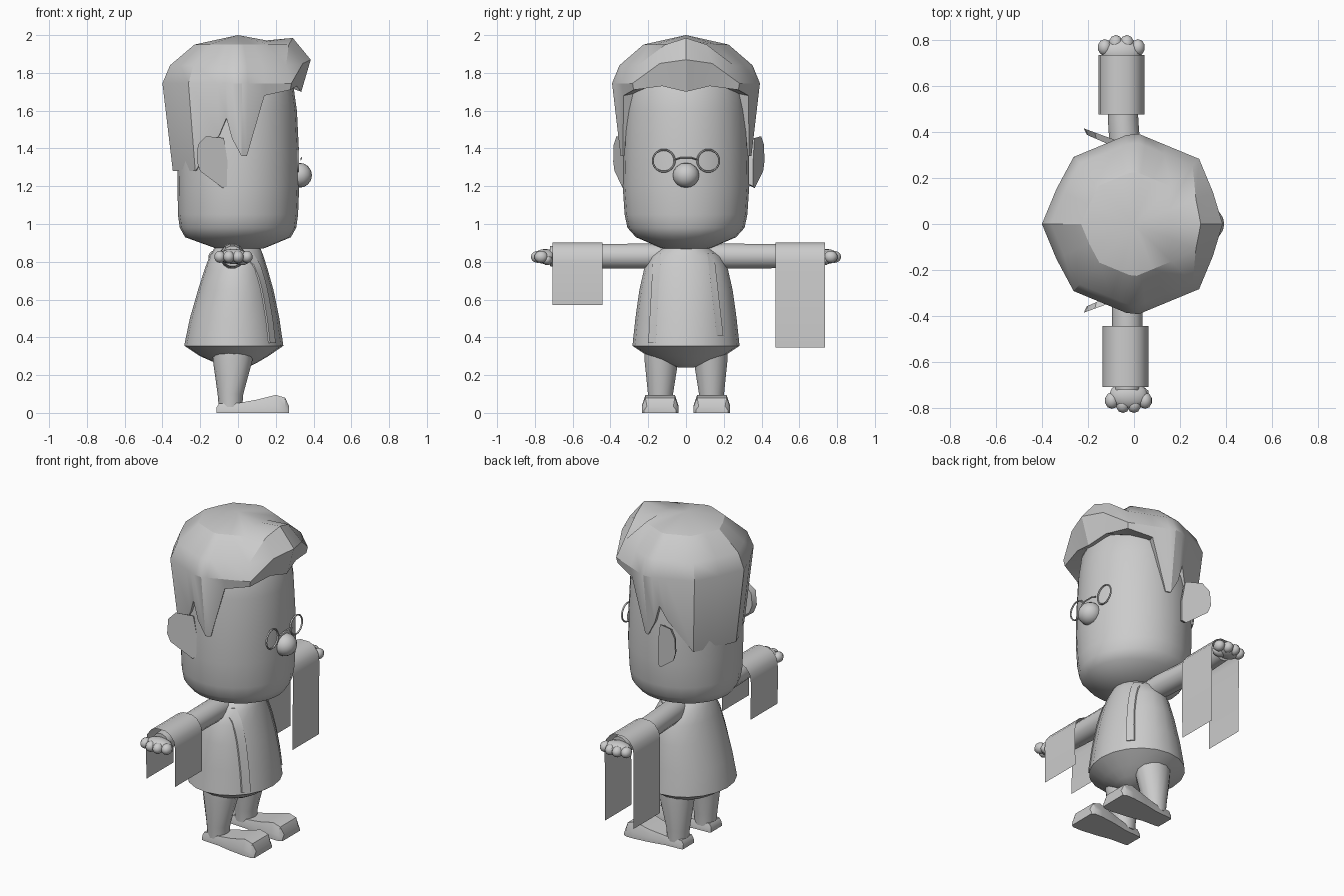
import bpy, bmesh, math
from mathutils import Vector

if "Cube" in bpy.data.objects:
    bpy.data.objects.remove(bpy.data.objects["Cube"])

grey = bpy.data.materials.new("plain_grey")
grey.diffuse_color = (0.6, 0.6, 0.6, 1)
grey.use_nodes = True
grey.node_tree.nodes["Principled BSDF"].inputs["Base Color"].default_value = grey.diffuse_color


def make(name, verts, faces, angle=35):
    me = bpy.data.meshes.new(name)
    me.from_pydata([tuple(v) for v in verts], [], faces)
    bm = bmesh.new()
    bm.from_mesh(me)
    bmesh.ops.recalc_face_normals(bm, faces=bm.faces)
    bm.to_mesh(me)
    bm.free()
    return finish(bpy.data.objects.new(name, me), angle, True)


def finish(ob, angle=35, link=False):
    if link:
        bpy.context.collection.objects.link(ob)
    ob.data.materials.append(grey)
    bpy.ops.object.select_all(action='DESELECT')
    ob.select_set(True)
    bpy.context.view_layer.objects.active = ob
    if angle:
        bpy.ops.object.shade_smooth_by_angle(angle=math.radians(angle))
    return ob


def loft(name, rings, angle=35, caps=True, closed=True):
    """Skin a list of equally long point rings."""
    n = len(rings[0])
    verts = [p for r in rings for p in r]
    faces = []
    for k in range(len(rings) - 1):
        for i in range(n if closed else n - 1):
            j = (i + 1) % n
            faces.append((k*n + i, k*n + j, k*n + n + j, k*n + n + i))
    if caps:
        faces += [tuple(range(n)), tuple(range(len(verts) - n, len(verts)))]
    return make(name, verts, faces, angle)


def ellipse(z, cx, rx, cy, ry, n):
    return [(cx + rx*math.cos(2*math.pi*i/n), cy + ry*math.sin(2*math.pi*i/n), z)
            for i in range(n)]


def ball(name, loc, scale, seg=12):
    bpy.ops.mesh.primitive_uv_sphere_add(segments=seg, ring_count=8, location=loc)
    ob = bpy.context.object
    ob.name = name
    ob.scale = scale
    return finish(ob, 60)


# head: rounded barrel
head = [(0.86, .01, .05, .03), (.872, .01, .13, .13), (.93, 0, .28, .265), (.98, 0, .308, .31),
        (1.05, 0, .318, .325), (1.2, .002, .322, .335), (1.4, 0, .322, .332),
        (1.6, 0, .312, .322), (1.72, 0, .295, .305), (1.84, 0, .24, .25)]
loft("head", [ellipse(z, cx, rx, 0, ry, 24) for z, cx, rx, ry in head], 50)

# hair: faceted cap with a hanging lower edge, sideburns and a front quiff
half = [(0, 1.70), (22, 1.73), (45, 1.71), (67, 1.68), (82, 1.36), (87, 1.36), (95, 1.45),
        (100, 1.56), (107, 1.47), (132, 1.28), (156, 1.28), (180, 1.28)]
columns = half + [(360 - a, z) for a, z in reversed(half[1:-1])]


def octagon(a):
    return math.cos(math.radians(22.5)) / math.cos(math.radians(a % 45 - 22.5))


hair_cols = []
for a, zb in columns:
    f = min(a, 360 - a)
    o = octagon(a)
    if f == 0:
        prof = [(.15, 1.972), (.29, 1.985), (.385, 1.87), (.335, zb), (.28, zb + .02)]
    elif f == 22:
        prof = [(.16, 1.965), (.29, 1.95), (.37, 1.85), (.335, zb), (.28, zb + .02)]
    else:
        low = .395 - .05*(1.74 - zb)/.46
        prof = [(.23*o, 1.95), (.36*o, 1.84), (.4*o, 1.745), (low*o, zb), (.3, zb + .01)]
    c, s = math.cos(math.radians(a)), math.sin(math.radians(a))
    hair_cols.append([(r*c, r*s, z) for r, z in prof])
rings = [[(0, 0, 2.0)] * len(columns)] + [[col[k] for col in hair_cols] for k in range(5)]
hair = loft("hair", rings, 28, caps=False)
bm = bmesh.new()
bm.from_mesh(hair.data)
bmesh.ops.remove_doubles(bm, verts=bm.verts, dist=1e-5)
bmesh.ops.recalc_face_normals(bm, faces=bm.faces)
bm.to_mesh(hair.data)
bm.free()

# ears: tilted plates flaring outwards at the back
ear = [(-.17, 1.465), (-.075, 1.455), (-.055, 1.33), (-.055, 1.2), (-.08, 1.19),
       (-.2, 1.28), (-.218, 1.33), (-.212, 1.42)]
for s, shift in ((1, .02), (-1, -.01)):
    mid = (-.13, 1.33)
    outer = [(x, s*(.335 + shift + .37*(-.055 - x)), z) for x, z in ear]
    rim = [(mid[0] + (x - mid[0])*.85, s*(.335 + shift + .37*(-.055 - x)) - s*.028,
            mid[1] + (z - mid[1])*.9) for x, z in ear]
    loft("ear", [rim, outer], 30)

# nose and round spectacles
ball("nose", (.325, 0, 1.258), (.067, .07, .066), 16)
for s in (-1, 1):
    bpy.ops.mesh.primitive_torus_add(location=(.318, s*.118, 1.335), rotation=(0, math.pi/2, 0),
                                     major_radius=.058, minor_radius=.005,
                                     major_segments=24, minor_segments=6)
    bpy.context.object.name = "spectacle_rim"
    finish(bpy.context.object, 60)
bridge = [(.33, -.062, 1.34), (.335, -.03, 1.35), (.335, .03, 1.35), (.33, .062, 1.34)]
loft("spectacle_bridge", [[(x, y, z + .004), (x + .006, y, z), (x, y, z - .004)]
                          for x, y, z in bridge])

# coat body with rounded underside: z, centre x, half x, half y
body = [(.24, 0, .05, .04), (.265, -.01, .11, .12), (.30, -.02, .18, .2), (.355, -.022, .262, .284),
        (.37, -.022, .26, .282), (.5, -.018, .237, .268), (.65, -.012, .2, .247),
        (.76, -.01, .167, .222), (.83, -.008, .143, .185), (.875, -.003, .12, .12), (.9, 0, .09, .08)]
loft("coat", [ellipse(z, cx, rx, 0, ry, 20) for z, cx, rx, ry in body], 40)


def coat_x(y, z):
    """Front surface of the coat at a given y and z."""
    for a, b in zip(body, body[1:]):
        if a[0] <= z <= b[0]:
            t = (z - a[0]) / (b[0] - a[0])
            _, cx, rx, ry = [p + t*(q - p) for p, q in zip(a, b)]
            return cx + rx*math.sqrt(max(0, 1 - (y/ry)**2))


# thin lapel edges running down the coat front
for y0, y1, w, zlow in ((-.18, -.15, .04, .37), (.18, .125, .035, .41)):
    strip = []
    for i in range(9):
        t = i/8
        z, y = zlow + t*(.845 - zlow), y0 + t*(y1 - y0)*.9
        e = [(coat_x(v, z), v, z) for v in (y - w/2, y + w/2)]
        strip.append([e[0], (e[0][0] + .008, e[0][1], z), (e[1][0] + .008, e[1][1], z), e[1]])
    loft("lapel", strip, 30)

# legs and wedge shoes: shoe stations are x, top z, inner and outer half widths
shoe = [(-.113, .03, .055, .05), (-.1, .05, .06, .05), (0, .052, .065, .055),
        (.1, .07, .085, .07), (.2, .095, .097, .078), (.25, .08, .097, .078), (.27, .035, .085, .07)]
for s in (-1, 1):
    loft("leg", [ellipse(z, cx, rx, s*cy, ry, 14) for z, cx, rx, cy, ry in
                 ((.03, -.04, .062, .135, .064), (.1, -.04, .068, .135, .068),
                  (.28, -.028, .105, .13, .092), (.36, -.028, .11, .125, .095))], 50)
    loft("shoe", [[(x, s*.137 - w, 0), (x, s*.137 + w, 0), (x, s*.137 + w, zt*.4),
                   (x, s*.137 + wt, zt), (x, s*.137 - wt, zt), (x, s*.137 - w, zt*.4)]
                  for x, zt, w, wt in shoe], 35)

# arms, hands and the cloth draped over each forearm
for s, cx, y0, y1, zlow in ((1, -.055, .475, .735, .345), (-1, -.037, .442, .708, .57)):
    ax = cx + .008
    arm = [(.1, -.02, .06), (.2, -.03, .068), (.45, ax, .066), (.72, ax, .055)]
    loft("sleeve", [[(x + r*math.cos(i*math.pi/7), s*y, .83 + r*math.sin(i*math.pi/7))
                     for i in range(14)] for y, x, r in arm], 50)
    hx = cx if s > 0 else cx + .013
    ball("palm", (hx, s*.745, .828), (.085, .06, .04))
    for k in range(4):
        ball("finger", (hx - .072 + .048*k, s*(.785 if k in (1, 2) else .767), .826),
             (.031, .036, .032), 10)
    ball("thumb", (hx + .045, s*.735, .812), (.045, .03, .03), 10)
    path = [(-.098, zlow), (-.1, .8), (-.092, .85), (-.065, .885), (-.03, .902), (.03, .902),
            (.065, .885), (.092, .85), (.1, .8), (.098, zlow)]
    loft("cloth", [[(cx + x, s*y, z) for x, z in path] for y in (y0, y1)], 40,
         caps=False, closed=False)
